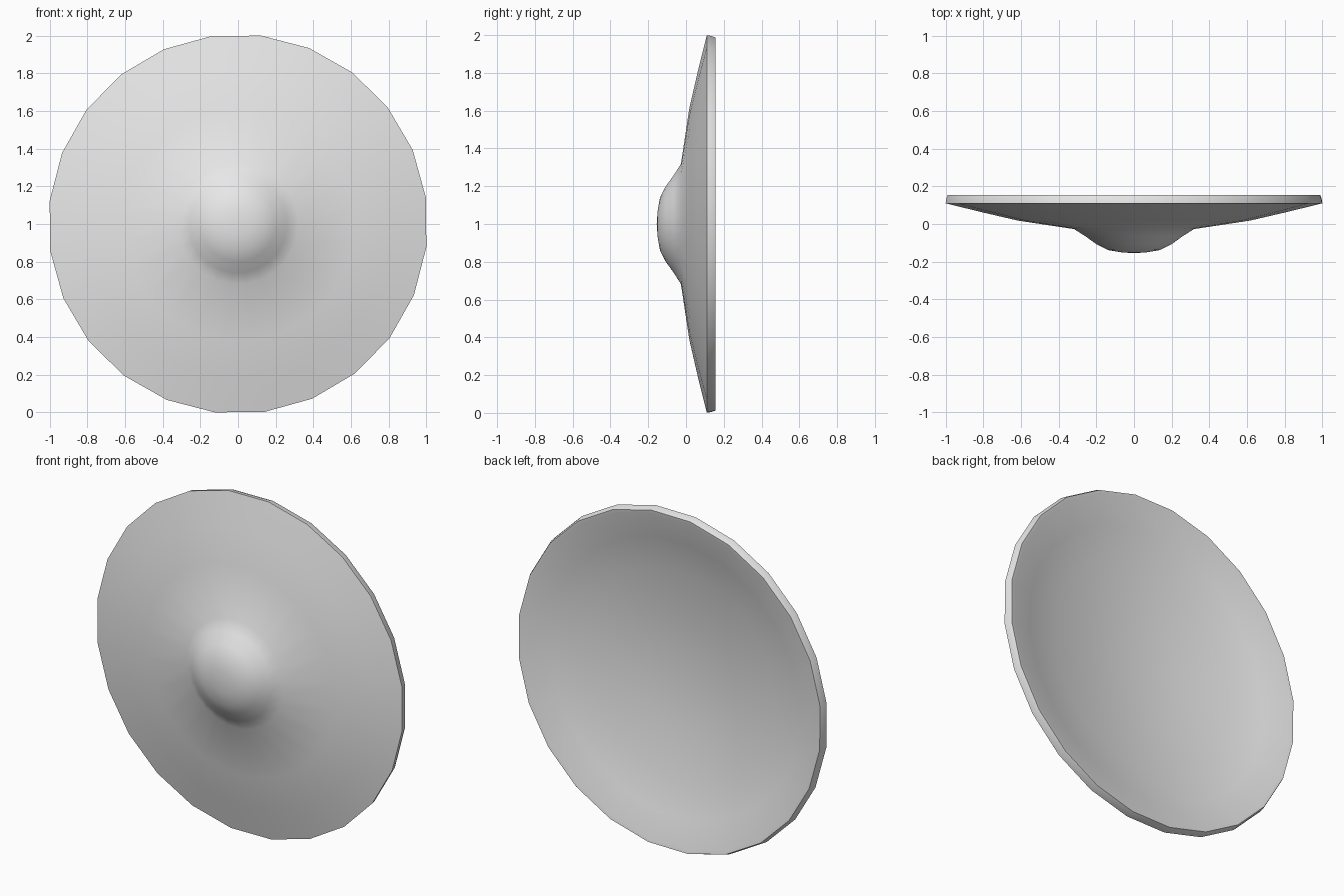
import bpy, bmesh, math
from mathutils import Vector

cube = bpy.data.objects.get("Cube")
if cube:
    bpy.data.objects.remove(cube, do_unlink=True)

SIDES = 24
PHASE = math.radians(8)

steel = bpy.data.materials.new("plain grey")
grey = (0.8, 0.8, 0.8, 1)
steel.diffuse_color = grey
steel.use_nodes = True
steel.node_tree.nodes["Principled BSDF"].inputs["Base Color"].default_value = grey


def lathe(name, profile):
    """Closed solid turned about the y axis; the first and last points lie on it."""
    bm = bmesh.new()
    rings = []
    for radius, depth in profile[1:-1]:
        ring = []
        for i in range(SIDES):
            a = PHASE + math.tau * i / SIDES
            ring.append(bm.verts.new((radius * math.cos(a), depth, radius * math.sin(a))))
        rings.append(ring)
    front_pole = bm.verts.new((0, profile[0][1], 0))
    back_pole = bm.verts.new((0, profile[-1][1], 0))
    for i in range(SIDES):
        j = (i + 1) % SIDES
        bm.faces.new((front_pole, rings[0][i], rings[0][j]))
        bm.faces.new((back_pole, rings[-1][j], rings[-1][i]))
        for a, b in zip(rings, rings[1:]):
            bm.faces.new((a[i], b[i], b[j], a[j]))
    bmesh.ops.recalc_face_normals(bm, faces=bm.faces)
    mesh = bpy.data.meshes.new(name)
    bm.to_mesh(mesh)
    bm.free()
    mesh.materials.append(steel)
    obj = bpy.data.objects.new(name, mesh)
    bpy.context.collection.objects.link(obj)
    obj.location = Vector((0, 0, 1))
    bpy.ops.object.select_all(action="DESELECT")
    obj.select_set(True)
    bpy.context.view_layer.objects.active = obj
    bpy.ops.object.shade_smooth_by_angle(angle=math.radians(40))
    return obj


# Domed boss, shallow dish, narrow rim and hollow back in one turned shell
boss = [(0, -0.155), (0.07, -0.15), (0.14, -0.138), (0.2, -0.108), (0.26, -0.065)]
dish = [(0.32, -0.027), (0.62, 0.018), (0.82, 0.064), (1.007, 0.11)]
rim = [(1.003, 0.135), (0.995, 0.155), (0.975, 0.152)]
hollow = [(0.82, 0.102), (0.62, 0.055), (0.32, 0.012), (0.14, 0.0), (0, -0.003)]
lathe("shield_body", boss + dish + rim + hollow)
